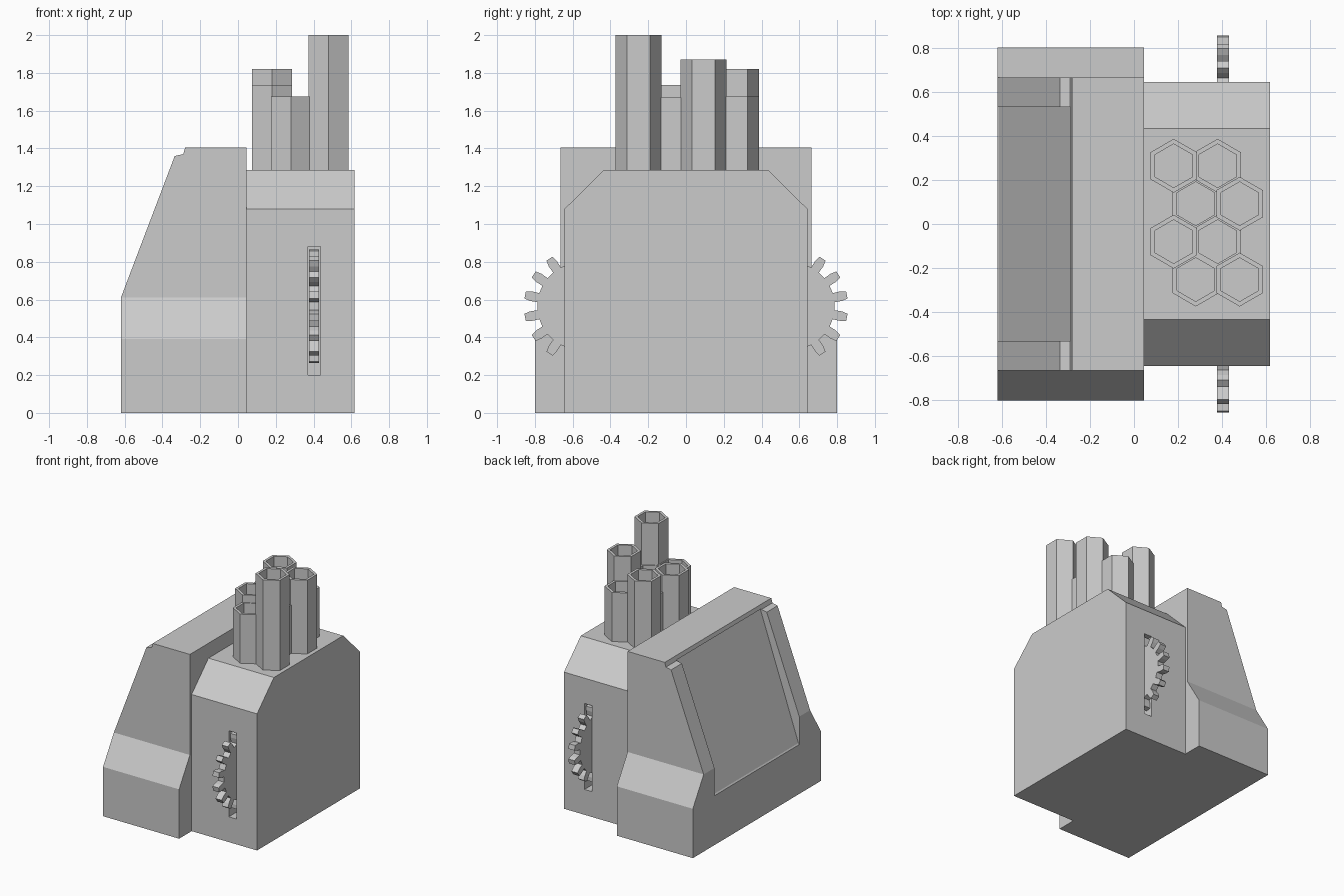
import bpy, math
from mathutils import Vector

cube = bpy.data.objects.get("Cube")
if cube:
    bpy.data.objects.remove(cube, do_unlink=True)

grey = bpy.data.materials.new("plain grey")
grey.use_nodes = True
COLOUR = (0.6, 0.6, 0.6, 1)
grey.diffuse_color = COLOUR
grey.node_tree.nodes["Principled BSDF"].inputs["Base Color"].default_value = COLOUR


def make(name, verts, faces):
    mesh = bpy.data.meshes.new(name)
    mesh.from_pydata(verts, [], faces)
    mesh.materials.append(grey)
    obj = bpy.data.objects.new(name, mesh)
    bpy.context.collection.objects.link(obj)
    # outward normals
    import bmesh
    bm = bmesh.new()
    bm.from_mesh(mesh)
    bmesh.ops.recalc_face_normals(bm, faces=bm.faces)
    bm.to_mesh(mesh)
    bm.free()
    return obj


def prism(name, profile, axis, lo, hi):
    """Extrude a 2D profile along x (profile is y,z) or y (profile is x,z)."""
    n = len(profile)

    def point(p, d):
        return (d, p[0], p[1]) if axis == "x" else (p[0], d, p[1])
    verts = [point(p, d) for d in (lo, hi) for p in profile]
    faces = [tuple(range(n)), tuple(range(n, 2 * n))]
    faces += [(i, (i + 1) % n, n + (i + 1) % n, n + i) for i in range(n)]
    return make(name, verts, faces)


def boolean(obj, other, operation):
    mod = obj.modifiers.new(other.name, "BOOLEAN")
    mod.operation = operation
    mod.solver = "EXACT"
    mod.object = other
    other.hide_render = True
    other.hide_set(True)


def apply_and_clean(obj, helpers):
    bpy.context.view_layer.update()
    graph = bpy.context.evaluated_depsgraph_get()
    mesh = bpy.data.meshes.new_from_object(obj.evaluated_get(graph))
    obj.modifiers.clear()
    obj.data = mesh
    for h in helpers:
        bpy.data.objects.remove(h, do_unlink=True)


def mirrored(points):
    return points + [(-a, b) for a, b in reversed(points)]


# Console: flared foot in one direction, sloping face in the other
console = prism("console", mirrored([(0.8, 0), (0.8, 0.39), (0.665, 0.61), (0.665, 1.405)]),
                "x", -0.62, 0.045)
slope = prism("slope_cutter", [(-0.9, 0.61), (-0.62, 0.61), (-0.335, 1.36), (-0.29, 1.37),
                               (-0.28, 1.405), (-0.28, 1.6), (-0.9, 1.6)], "y", -1, 1)
panel = prism("panel_cutter", [(-0.9, 0.39), (-0.62, 0.39), (-0.612, 0.4), (-0.277, 1.375),
                               (-0.9, 1.375)], "y", -0.53, 0.53)
boolean(console, slope, "DIFFERENCE")
boolean(console, panel, "DIFFERENCE")
apply_and_clean(console, [slope, panel])

# Housing: chamfered block with a slot at each end
housing = prism("housing", mirrored([(0.643, 0), (0.643, 1.08), (0.433, 1.287)]),
                "x", 0.045, 0.617)
slots = []
for side in (-1, 1):
    slot = prism("slot_cutter", [(0.37, 0.2), (0.438, 0.2), (0.438, 0.88), (0.37, 0.88)],
                 "y", side * 0.22, side * 0.9)
    boolean(housing, slot, "DIFFERENCE")
    slots.append(slot)
apply_and_clean(housing, slots)

# Toothed wheels poking out of the slots
TEETH = 16
for side, name in ((-1, "front_gear"), (1, "back_gear")):
    outline = []
    for t in range(TEETH):
        for shift, radius in ((-0.27, 0.232), (-0.24, 0.272), (-0.16, 0.303),
                              (0.16, 0.303), (0.24, 0.272), (0.27, 0.232)):
            a = math.tau * (t + 0.5 + shift) / TEETH
            outline.append((side * (0.555 + radius * math.cos(a)),
                            0.565 + radius * math.sin(a)))
    prism(name, outline, "x", 0.376, 0.43)

# Hexagonal open tubes in a honeycomb cluster
BASE = 1.287


def hex_tube(name, x, y, top):
    verts = []
    for radius, z in ((0.122, BASE - 0.01), (0.122, top), (0.099, top), (0.099, BASE + 0.002)):
        for i in range(6):
            a = math.pi / 6 + math.tau * i / 6
            verts.append((x + radius * math.cos(a), y + radius * math.sin(a), z))
    faces = [(r * 6 + i, r * 6 + (i + 1) % 6, r * 6 + 6 + (i + 1) % 6, r * 6 + 6 + i)
             for r in range(3) for i in range(6)]
    faces += [tuple(range(6)), tuple(range(18, 24))]
    return make(name, verts, faces)


heights = [(1.675, 2.0), (1.735, 1.67), (1.6, 1.87), (1.82, 1.675)]
for row, pair in enumerate(heights):
    for col, top in enumerate(pair):
        x = (0.28 if row % 2 == 0 else 0.18) + 0.199 * col
        hex_tube(f"tube_{row + 1}_{col + 1}", x, -0.252 + 0.172 * row, top)
